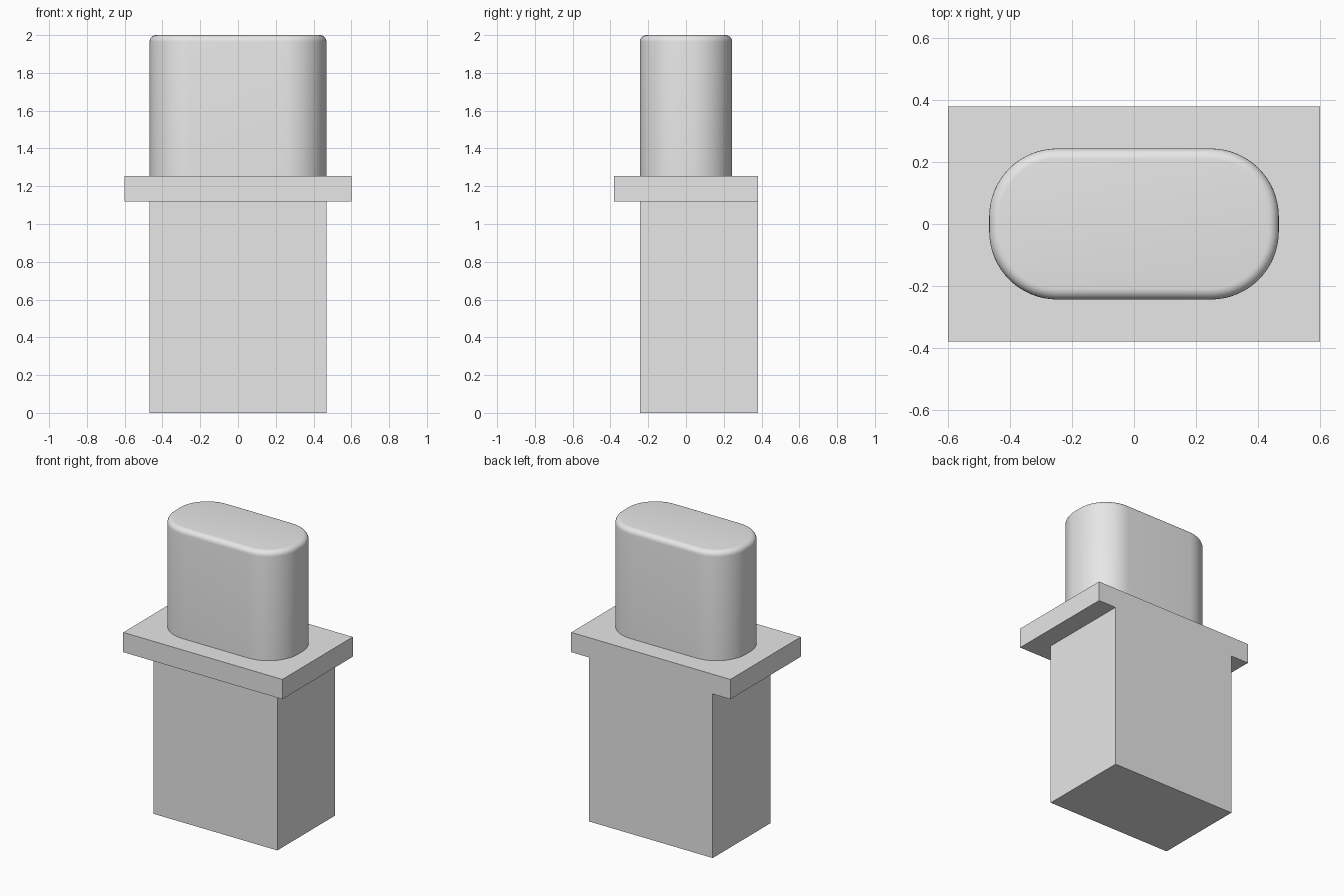
import bpy
import bmesh
from math import cos, sin, pi

default = bpy.data.objects.get("Cube")
if default:
    bpy.data.objects.remove(default, do_unlink=True)

grey = bpy.data.materials.new("plain_grey")
grey.use_nodes = True
grey.diffuse_color = (0.8, 0.8, 0.8, 1)
grey.node_tree.nodes["Principled BSDF"].inputs["Base Color"].default_value = (0.8, 0.8, 0.8, 1)


def add_prism(name, outline, z0, z1, top_round=0):
    """Extrude a flat xy outline from z0 to z1, optionally rounding the top rim."""
    bm = bmesh.new()
    base = bm.faces.new([bm.verts.new((x, y, z0)) for x, y in outline])
    new = bmesh.ops.extrude_face_region(bm, geom=[base], use_keep_orig=True)["geom"]
    for v in new:
        if isinstance(v, bmesh.types.BMVert):
            v.co.z = z1
    bmesh.ops.recalc_face_normals(bm, faces=bm.faces[:])
    if top_round:
        rim = [e for e in bm.edges if all(v.co.z == z1 for v in e.verts)]
        bmesh.ops.bevel(bm, geom=rim, offset=top_round, segments=6,
                        profile=0.5, affect='EDGES')
    mesh = bpy.data.meshes.new(name)
    bm.to_mesh(mesh)
    bm.free()
    mesh.materials.append(grey)
    obj = bpy.data.objects.new(name, mesh)
    bpy.context.collection.objects.link(obj)
    return obj


def rectangle(x, y0, y1):
    return [(-x, y0), (x, y0), (x, y1), (-x, y1)]


def rounded_rectangle(x, y, r, steps=16):
    corners = [(1, 1), (-1, 1), (-1, -1), (1, -1)]
    return [(sx * (x - r) + r * cos(a), sy * (y - r) + r * sin(a))
            for i, (sx, sy) in enumerate(corners)
            for a in [(i + k / steps) * pi / 2 for k in range(steps + 1)]]


# Square body and its wider collar, flush at the back, joined into one solid
body = add_prism("body_with_collar", rectangle(0.468, -0.244, 0.38), 0, 1.2)
collar = add_prism("collar", rectangle(0.601, -0.38, 0.38), 1.12, 1.255)
union = body.modifiers.new("join_collar", 'BOOLEAN')
union.operation = 'UNION'
union.solver = 'EXACT'
union.object = collar
bpy.context.view_layer.objects.active = body
body.select_set(True)
bpy.ops.object.modifier_apply(modifier=union.name)
bpy.data.objects.remove(collar, do_unlink=True)

# Merge the flush back faces
bm = bmesh.new()
bm.from_mesh(body.data)
bmesh.ops.dissolve_limit(bm, angle_limit=0.01, verts=bm.verts[:], edges=bm.edges[:])
bm.to_mesh(body.data)
bm.free()

# Rounded plug on top, with a softened rim
plug = add_prism("plug", rounded_rectangle(0.468, 0.244, 0.22), 1.25, 2.0, 0.035)
bpy.ops.object.select_all(action='DESELECT')
plug.select_set(True)
bpy.context.view_layer.objects.active = plug
bpy.ops.object.shade_smooth_by_angle(angle=pi / 6)
